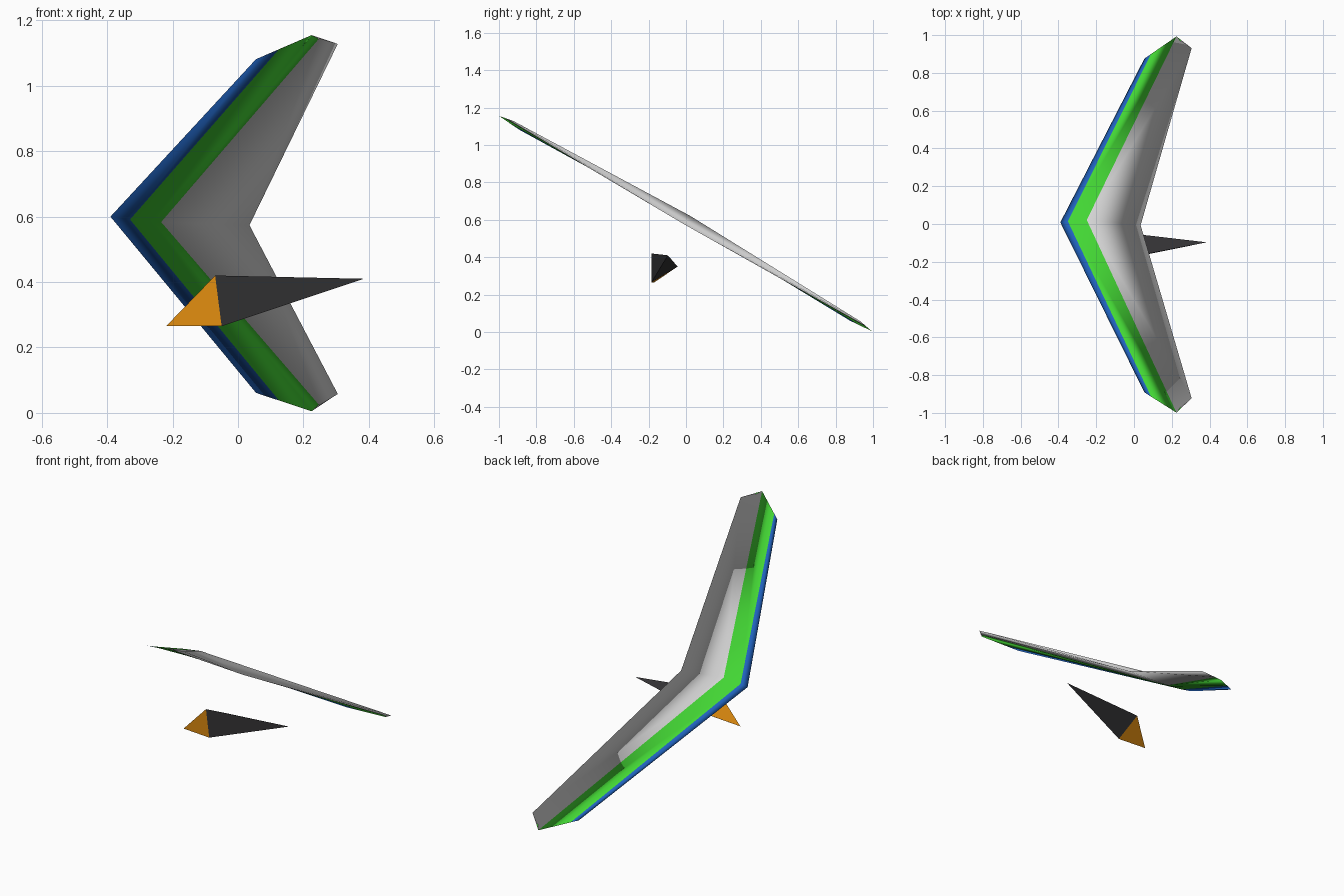
import bpy, bmesh, math
from mathutils import Matrix

if "Cube" in bpy.data.objects:
    bpy.data.objects.remove(bpy.data.objects["Cube"])


def material(name, rgb):
    """Flat colour from sRGB 0-255 values."""
    m = bpy.data.materials.new(name)
    lin = [(c / 255 / 12.92) if c < 10 else ((c / 255 + 0.055) / 1.055) ** 2.4 for c in rgb]
    m.diffuse_color = (*lin, 1)
    m.use_nodes = True
    m.node_tree.nodes["Principled BSDF"].inputs["Base Color"].default_value = m.diffuse_color
    return m


BLUE = material("blue", (32, 98, 190))
GREEN = material("green", (67, 214, 52))
GREY = material("light grey", (212, 212, 212))
ORANGE = material("orange", (226, 142, 16))
BLACK = material("near black", (50, 49, 51))


def finish(bm, name, mats, smooth):
    bmesh.ops.recalc_face_normals(bm, faces=bm.faces)
    for f in bm.faces:
        f.smooth = smooth
    mesh = bpy.data.meshes.new(name)
    bm.to_mesh(mesh)
    bm.free()
    for m in mats:
        mesh.materials.append(m)
    ob = bpy.data.objects.new(name, mesh)
    bpy.context.collection.objects.link(ob)
    return ob


# Swept wing: rails run from the root (x, height) to the tip (x, span, height),
# listed round the section; the last value is the colour of the strip that follows
RAILS = [
    ((-0.390, 0.023), (0.055, 1.020, -0.010), 0),   # leading edge
    ((-0.350, 0.034), (0.090, 1.047, -0.008), 1),   # upper stripe
    ((-0.250, 0.048), (0.225, 1.150, 0.000), 2),    # upper crest
    ((0.035, -0.007), (0.305, 1.070, 0.015), 2),    # trailing edge
    ((-0.235, 0.004), (0.250, 1.125, 0.005), 1),    # lower stripe
    ((-0.260, 0.006), (0.225, 1.150, 0.000), 1),    # lower crest
    ((-0.330, 0.013), (0.125, 1.073, -0.006), 0),   # lower leading stripe
]
bm = bmesh.new()
root = [bm.verts.new((r[0], 0, r[1])) for r, t, c in RAILS]
for side in (1, -1):
    tip = [bm.verts.new((t[0], side * t[1], t[2])) for r, t, c in RAILS]
    for i, rail in enumerate(RAILS):
        j = (i + 1) % len(RAILS)
        f = bm.faces.new((root[i], root[j], tip[j], tip[i]))
        f.material_index = rail[2]
bmesh.ops.remove_doubles(bm, verts=bm.verts, dist=1e-4)
# Bank the wing 30 degrees and lift it
bm.transform(Matrix.Translation((0, -0.003, 0.58)) @ Matrix.Rotation(math.radians(-30), 4, 'X'))
finish(bm, "wing", [BLUE, GREEN, GREY], True)

# Pilot: triangular body with an orange nose and a long dark tail
bm = bmesh.new()
ring = [bm.verts.new(p) for p in
        ((-0.07, -0.185, 0.42), (-0.05, -0.185, 0.265), (-0.06, -0.045, 0.35))]
nose = bm.verts.new((-0.22, -0.17, 0.265))
tail = bm.verts.new((0.385, -0.097, 0.41))
for i in range(3):
    a, b = ring[i], ring[(i + 1) % 3]
    bm.faces.new((a, b, nose)).material_index = 0
    bm.faces.new((a, b, tail)).material_index = 1
finish(bm, "pilot_body", [ORANGE, BLACK], False)
